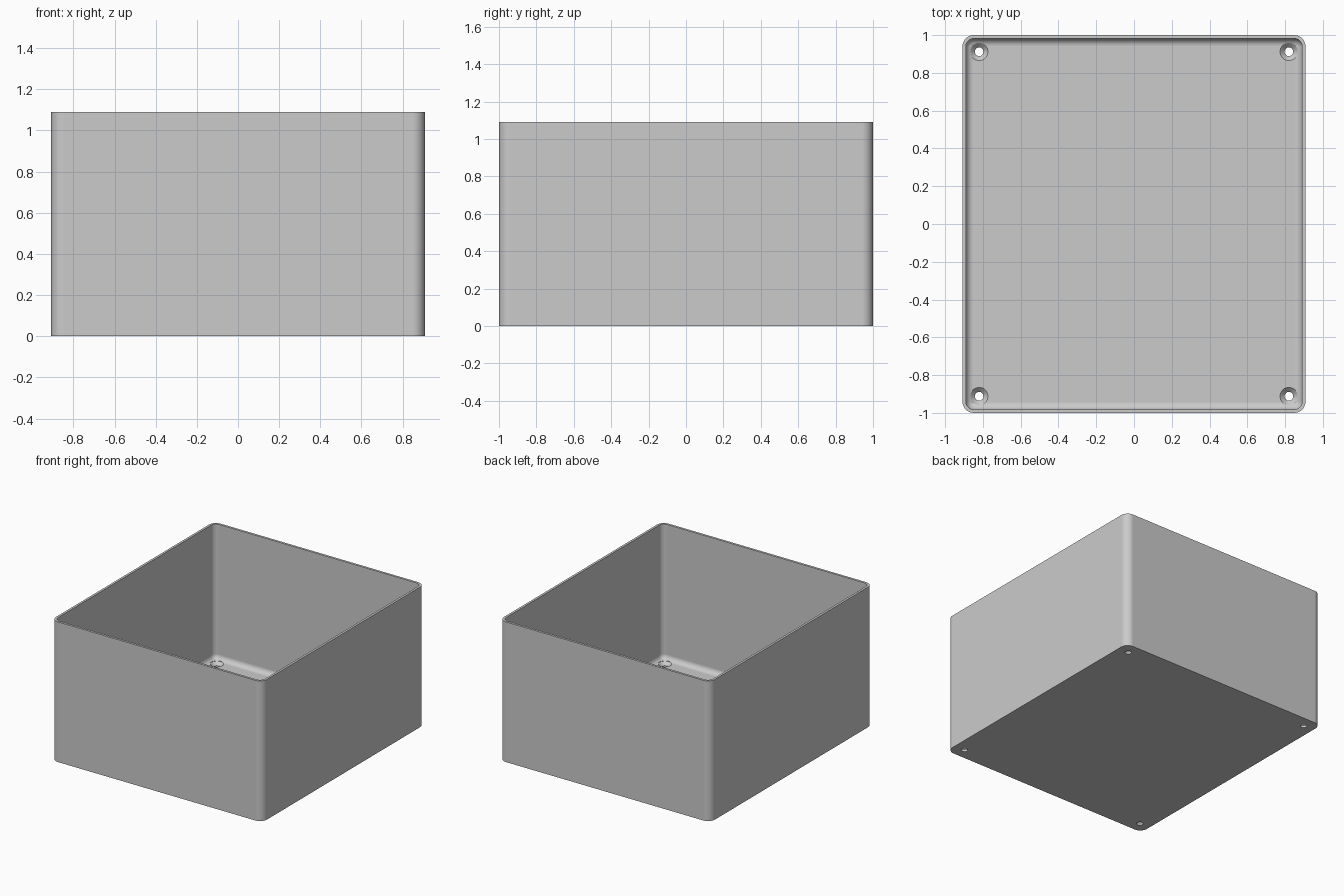
import bpy
import bmesh
from math import cos, sin, pi, radians

if "Cube" in bpy.data.objects:
    bpy.data.objects.remove(bpy.data.objects["Cube"])

HALF_X, HALF_Y, HEIGHT = 0.908, 1.0, 1.09
CORNER, WALL, FLOOR, FILLET = 0.06, 0.018, 0.04, 0.04
HOLE_X, HOLE_Y = 0.82, 0.912
STEPS = 8

grey = bpy.data.materials.new("plain grey")
grey.use_nodes = True
colour = (0.6, 0.6, 0.6, 1)
grey.diffuse_color = colour
grey.node_tree.nodes["Principled BSDF"].inputs["Base Color"].default_value = colour


def rounded_ring(bm, inset, z):
    """Rounded rectangle of vertices, concentric with the outer wall."""
    r = max(CORNER - inset, 0.002)
    cx, cy = HALF_X - inset - r, HALF_Y - inset - r
    ring = []
    for quarter, (sx, sy) in enumerate(((1, 1), (-1, 1), (-1, -1), (1, -1))):
        for i in range(STEPS + 1):
            a = (quarter + i / STEPS) * pi / 2
            ring.append(bm.verts.new((sx * cx + r * cos(a), sy * cy + r * sin(a), z)))
    return ring


def circle_ring(bm, x, y, r, z, sides=32):
    return [bm.verts.new((x + r * cos(2 * pi * i / sides),
                          y + r * sin(2 * pi * i / sides), z)) for i in range(sides)]


def skin(bm, rings):
    """Bridge successive rings and cap both ends."""
    for low, high in zip(rings, rings[1:]):
        n = len(low)
        for i in range(n):
            j = (i + 1) % n
            bm.faces.new((low[i], low[j], high[j], high[i]))
    bm.faces.new(rings[0][::-1])
    bm.faces.new(rings[-1])


def make_object(name, bm):
    bmesh.ops.recalc_face_normals(bm, faces=bm.faces)
    mesh = bpy.data.meshes.new(name)
    bm.to_mesh(mesh)
    bm.free()
    mesh.materials.append(grey)
    obj = bpy.data.objects.new(name, mesh)
    bpy.context.collection.objects.link(obj)
    return obj


# Open box: outer wall, rim, inner wall, rounded inner floor edge
bm = bmesh.new()
rings = [rounded_ring(bm, 0, 0), rounded_ring(bm, 0, HEIGHT),
         rounded_ring(bm, WALL, HEIGHT)]
for i in range(STEPS + 1):
    a = i / STEPS * pi / 2
    rings.append(rounded_ring(bm, WALL + FILLET * (1 - cos(a)),
                              FLOOR + FILLET * (1 - sin(a))))
skin(bm, rings)
box = make_object("open_box", bm)

# Countersunk screw holes in the four floor corners
bm = bmesh.new()
for sx in (-1, 1):
    for sy in (-1, 1):
        x, y = sx * HOLE_X, sy * HOLE_Y
        skin(bm, [circle_ring(bm, x, y, r, z) for r, z in (
            (0.023, -0.05), (0.023, FLOOR - 0.024),
            (0.047, FLOOR), (0.047, FLOOR + 0.1))])
cutter = make_object("screw_hole_cutter", bm)
cutter.hide_render = True

cut = box.modifiers.new("screw_holes", "BOOLEAN")
cut.operation = "DIFFERENCE"
cut.solver = "EXACT"
cut.object = cutter

bpy.ops.object.select_all(action="DESELECT")
box.select_set(True)
bpy.context.view_layer.objects.active = box
bpy.ops.object.modifier_apply(modifier=cut.name)
bpy.data.objects.remove(cutter)

# Smooth rounded corners, flat walls
bpy.ops.object.shade_smooth_by_angle(angle=radians(30))
flat = box.modifiers.new("flat_walls", "WEIGHTED_NORMAL")
flat.keep_sharp = True
